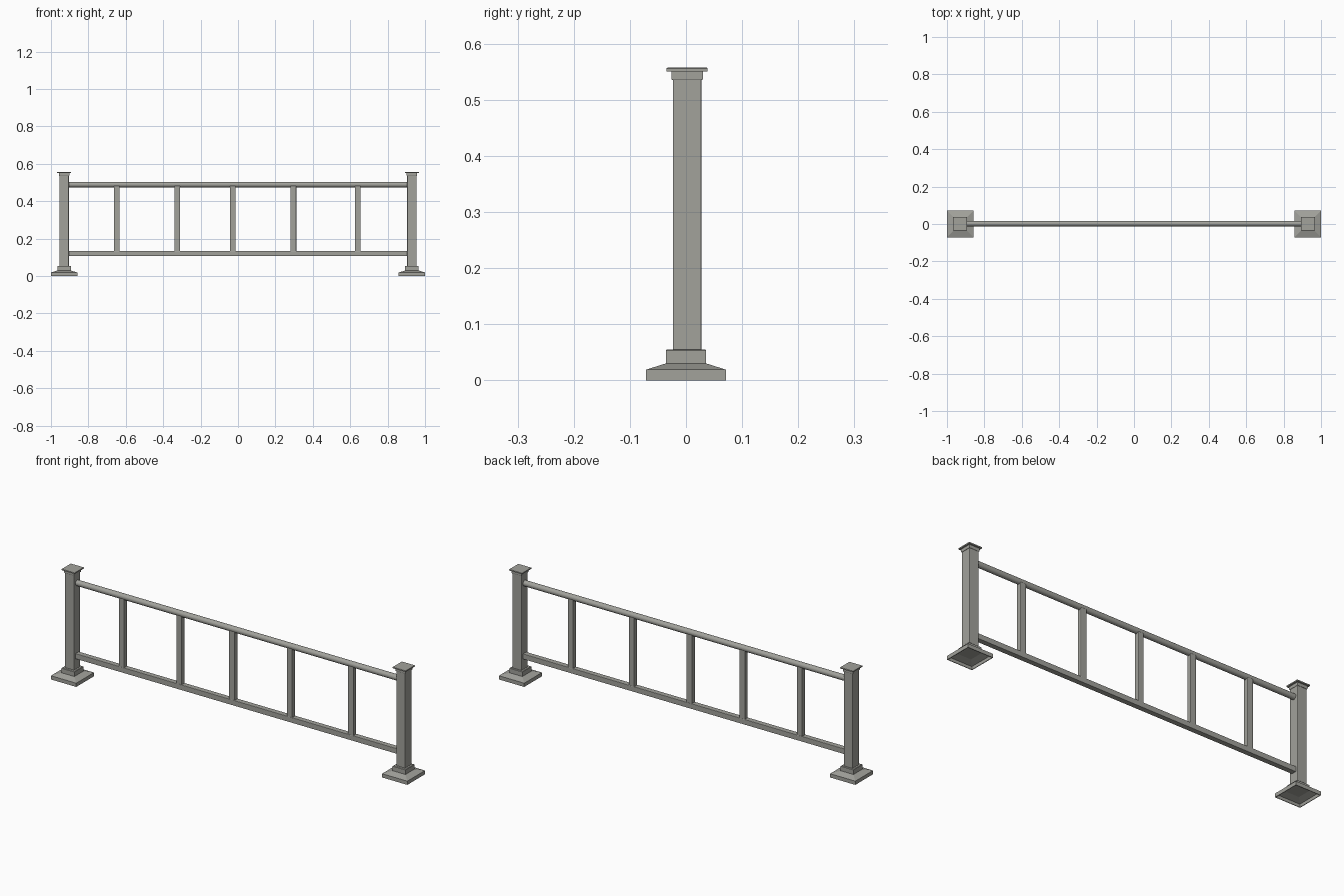
import bpy
import bmesh
import math
from mathutils import Matrix

if "Cube" in bpy.data.objects:
    bpy.data.objects.remove(bpy.data.objects["Cube"], do_unlink=True)

metal = bpy.data.materials.new("warm_grey_metal")
metal.use_nodes = True
colour = (0.36, 0.36, 0.33, 1)
metal.diffuse_color = colour
metal.node_tree.nodes["Principled BSDF"].inputs["Base Color"].default_value = colour

AXIS_Y = 0.002
POST_X = 0.93


def finish(name, bm, location):
    bmesh.ops.recalc_face_normals(bm, faces=bm.faces)
    mesh = bpy.data.meshes.new(name)
    bm.to_mesh(mesh)
    bm.free()
    mesh.materials.append(metal)
    obj = bpy.data.objects.new(name, mesh)
    obj.location = location
    bpy.context.collection.objects.link(obj)
    return obj


def square_stack(name, profile, x, y):
    """Skin square rings given as (half width, height), closed at both ends."""
    bm = bmesh.new()
    rings = [[bm.verts.new((sx * h, sy * h, z))
              for sx, sy in ((-1, -1), (1, -1), (1, 1), (-1, 1))]
             for h, z in profile]
    for low, high in zip(rings, rings[1:]):
        for i in range(4):
            j = (i + 1) % 4
            bm.faces.new((low[i], low[j], high[j], high[i]))
    bm.faces.new(rings[0])
    bm.faces.new(rings[-1])
    return finish(name, bm, (x, y, 0))


def box(name, size, location, bevel):
    bm = bmesh.new()
    bmesh.ops.create_cube(bm, size=1, matrix=Matrix.Diagonal((*size, 1)))
    obj = finish(name, bm, location)
    mod = obj.modifiers.new("soft_edges", "BEVEL")
    mod.width = bevel
    mod.segments = 2
    return obj


# Posts with stepped caps and hollow-bottomed bases
base_profile = [(0.034, 0.024), (0.066, 0.014), (0.068, 0.0), (0.071, 0.0),
                (0.071, 0.019), (0.036, 0.03), (0.036, 0.053), (0.034, 0.055)]
cap_profile = [(0.027, 0.535), (0.028, 0.537), (0.028, 0.55), (0.0365, 0.55),
               (0.0365, 0.556), (0.035, 0.557)]
for side, x in (("right", -POST_X), ("left", POST_X)):
    square_stack(side + "_post_base", base_profile, x, 0)
    square_stack(side + "_post_cap", cap_profile, x, AXIS_Y)
    box(side + "_post", (0.051, 0.051, 0.51), (x, AXIS_Y, 0.295), 0.002)

# Round top rail
bm = bmesh.new()
bmesh.ops.create_cone(bm, cap_ends=True, segments=24, radius1=0.0145,
                      radius2=0.0145, depth=1.82,
                      matrix=Matrix.Rotation(math.pi / 2, 4, "Y"))
rail = finish("top_rail", bm, (0, AXIS_Y, 0.489))
bpy.context.view_layer.objects.active = rail
rail.select_set(True)
bpy.ops.object.shade_smooth_by_angle(angle=math.radians(40))

# Square bottom rail and balusters
box("bottom_rail", (1.82, 0.027, 0.027), (0, AXIS_Y, 0.121), 0.002)
for i, x in enumerate((-0.648, -0.325, -0.028, 0.296, 0.64)):
    box(f"baluster_{i + 1}", (0.031, 0.025, 0.356), (x, AXIS_Y, 0.305), 0.003)
